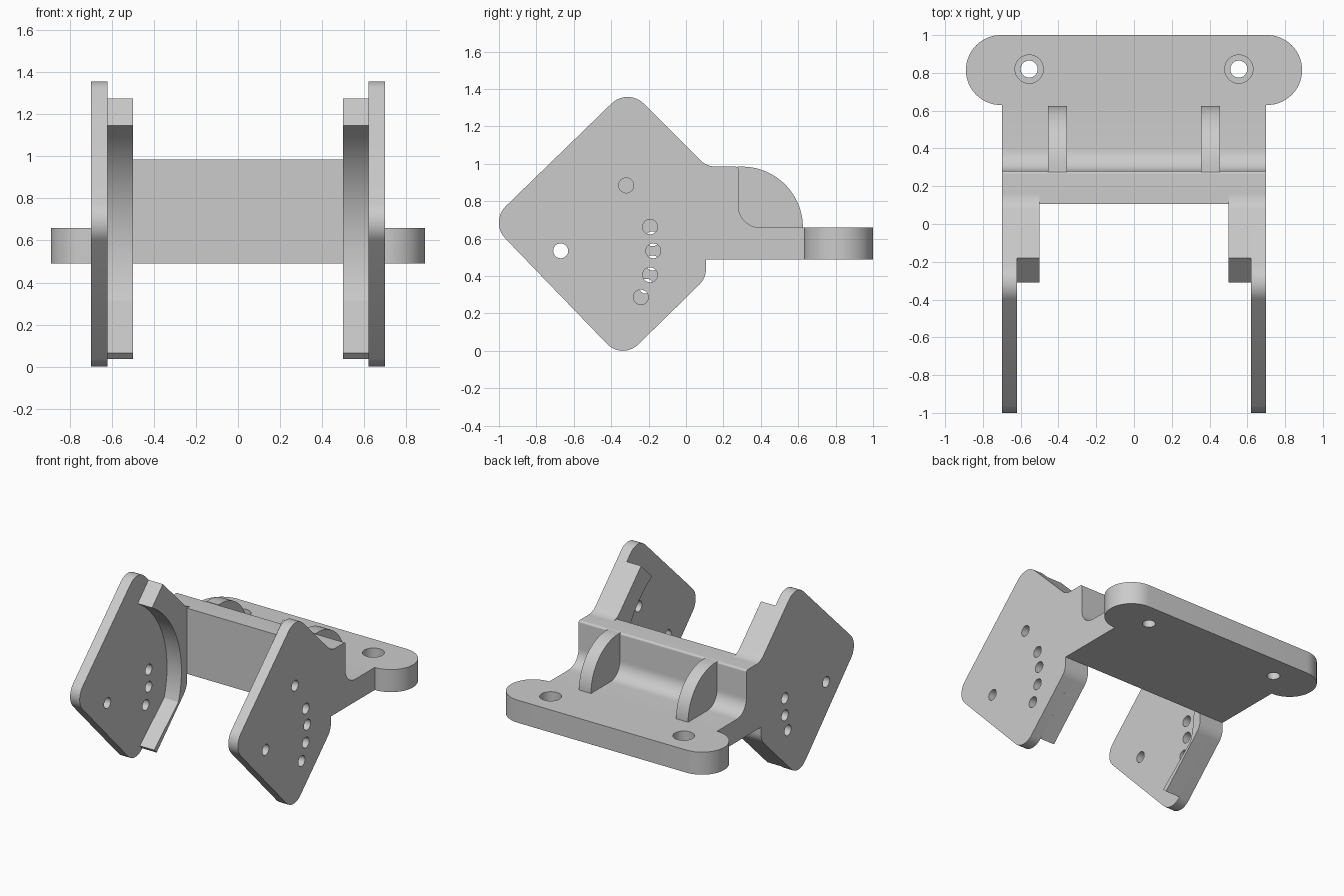
import bpy, bmesh
from math import sin, cos, radians, tan
from mathutils import Vector, Matrix

old = bpy.data.objects.get("Cube")
if old:
    bpy.data.objects.remove(old)

grey = bpy.data.materials.new("plain grey")
grey.use_nodes = True
grey.diffuse_color = (0.6, 0.6, 0.6, 1)
grey.node_tree.nodes["Principled BSDF"].inputs["Base Color"].default_value = (0.6, 0.6, 0.6, 1)

# Local (u, v, w) becomes world (y, z, x)
SIDE = Matrix(((0, 0, 1, 0), (1, 0, 0, 0), (0, 1, 0, 0), (0, 0, 0, 1)))


def arc(cy, cz, r, a0, a1, n=32):
    angles = [radians(a0 + (a1 - a0) * i / n) for i in range(n + 1)]
    return [(cy + r * cos(a), cz + r * sin(a)) for a in angles]


def rounded(corners, n=10):
    """Outline from (u, v, radius) corners; radius 0 stays sharp."""
    out = []
    for i, (u, v, r) in enumerate(corners):
        p = Vector((u, v))
        if r == 0:
            out.append((u, v))
            continue
        a = (Vector(corners[i - 1][:2]) - p).normalized()
        b = (Vector(corners[(i + 1) % len(corners)][:2]) - p).normalized()
        half = a.angle(b) / 2
        centre = p + (a + b).normalized() * (r / sin(half))
        start = (p + a * (r / tan(half)) - centre).normalized()
        end = (p + b * (r / tan(half)) - centre).normalized()
        for k in range(n + 1):
            out.append(tuple(centre + start.slerp(end, k / n) * r))
    return out


def extrude(name, outline, w0, w1, holes=(), matrix=SIDE):
    """Solid from a flat outline with round holes, spanning w0 to w1."""
    curve = bpy.data.curves.new(name, "CURVE")
    curve.dimensions = "2D"
    curve.fill_mode = "BOTH"
    curve.extrude = (w1 - w0) / 2
    for loop in [outline] + [arc(u, v, r, 0, 350, 35) for u, v, r in holes]:
        spline = curve.splines.new("POLY")
        spline.points.add(len(loop) - 1)
        for point, (u, v) in zip(spline.points, loop):
            point.co = (u, v, 0, 1)
        spline.use_cyclic_u = True
    temp = bpy.data.objects.new(name + " curve", curve)
    bpy.context.collection.objects.link(temp)
    bpy.context.view_layer.update()
    mesh = bpy.data.meshes.new_from_object(
        temp.evaluated_get(bpy.context.evaluated_depsgraph_get()))
    bpy.data.objects.remove(temp)

    bm = bmesh.new()
    bm.from_mesh(mesh)
    bmesh.ops.translate(bm, verts=bm.verts, vec=(0, 0, (w0 + w1) / 2))
    bmesh.ops.transform(bm, matrix=matrix, verts=bm.verts)
    bmesh.ops.remove_doubles(bm, verts=bm.verts, dist=0.0002)
    bmesh.ops.recalc_face_normals(bm, faces=bm.faces)
    bm.to_mesh(mesh)
    bm.free()
    mesh.materials.clear()
    mesh.materials.append(grey)
    obj = bpy.data.objects.new(name, mesh)
    bpy.context.collection.objects.link(obj)
    bpy.ops.object.select_all(action="DESELECT")
    obj.select_set(True)
    bpy.context.view_layer.objects.active = obj
    bpy.ops.object.shade_smooth_by_angle(angle=radians(30))


# Side plates: tilted rounded squares with a pivot hole and an arc of pin holes
PIVOT = (-0.67, 0.535)
plate = rounded([
    (-0.311, 1.407, 0.122), (-1.051, 0.689, 0.122), (-0.34, -0.048, 0.116),
    (0.107, 0.389, 0.12), (0.107, 0.985, 0), (0.17, 0.985, 0), (0.111, 0.985, 0.12)])


def pin_holes(angles):
    pins = [arc(*PIVOT, 0.495, a, a, 1)[0] for a in angles]
    return [(u, v, 0.04) for u, v in [PIVOT] + pins]


extrude("left_plate", plate, 0.62, 0.70, pin_holes((45, 15, 0, -15, -30)))
extrude("right_plate", plate, -0.70, -0.62, pin_holes((7.5, -7.5, -22.5)))

# Inner rims: curved stop following the rear edges of each plate
rim = arc(*PIVOT, 0.71, -18, 59.5) + rounded([
    (-0.18, 1.276, 0), (0.111, 0.985, 0.12), (0.17, 0.985, 0), (0.107, 0.985, 0),
    (0.107, 0.389, 0.12), (-0.255, 0.035, 0), (-0.285, 0.065, 0)][::1])
extrude("left_rim", rim, 0.50, 0.62)
extrude("right_rim", rim, -0.62, -0.50)

# Cross wall with a coved foot running back to the base
wall = rounded([(0.107, 0.49, 0), (0.63, 0.49, 0), (0.63, 0.66, 0),
                (0.28, 0.66, 0.115), (0.28, 0.985, 0.015), (0.107, 0.985, 0)])
extrude("cross_wall", wall, -0.70, 0.70)

# Gussets bracing the wall
gusset = arc(0.30, 0.66, 0.325, 0, 90) + [(0.275, 0.985), (0.275, 0.66)]
for side, x in (("left", 0.405), ("right", -0.405)):
    extrude(side + "_gusset", gusset, x - 0.05, x + 0.05)

# Mounting base with round ends and counterbored screw holes
base = arc(0.705, 0.815, 0.185, -90, 90) + arc(-0.705, 0.815, 0.185, 90, 270)
for name, z0, z1, r in (("base_lower", 0.49, 0.58, 0.045), ("base_upper", 0.58, 0.66, 0.075)):
    extrude(name, base, z0, z1, [(x, 0.82, r) for x in (-0.555, 0.555)], Matrix())
